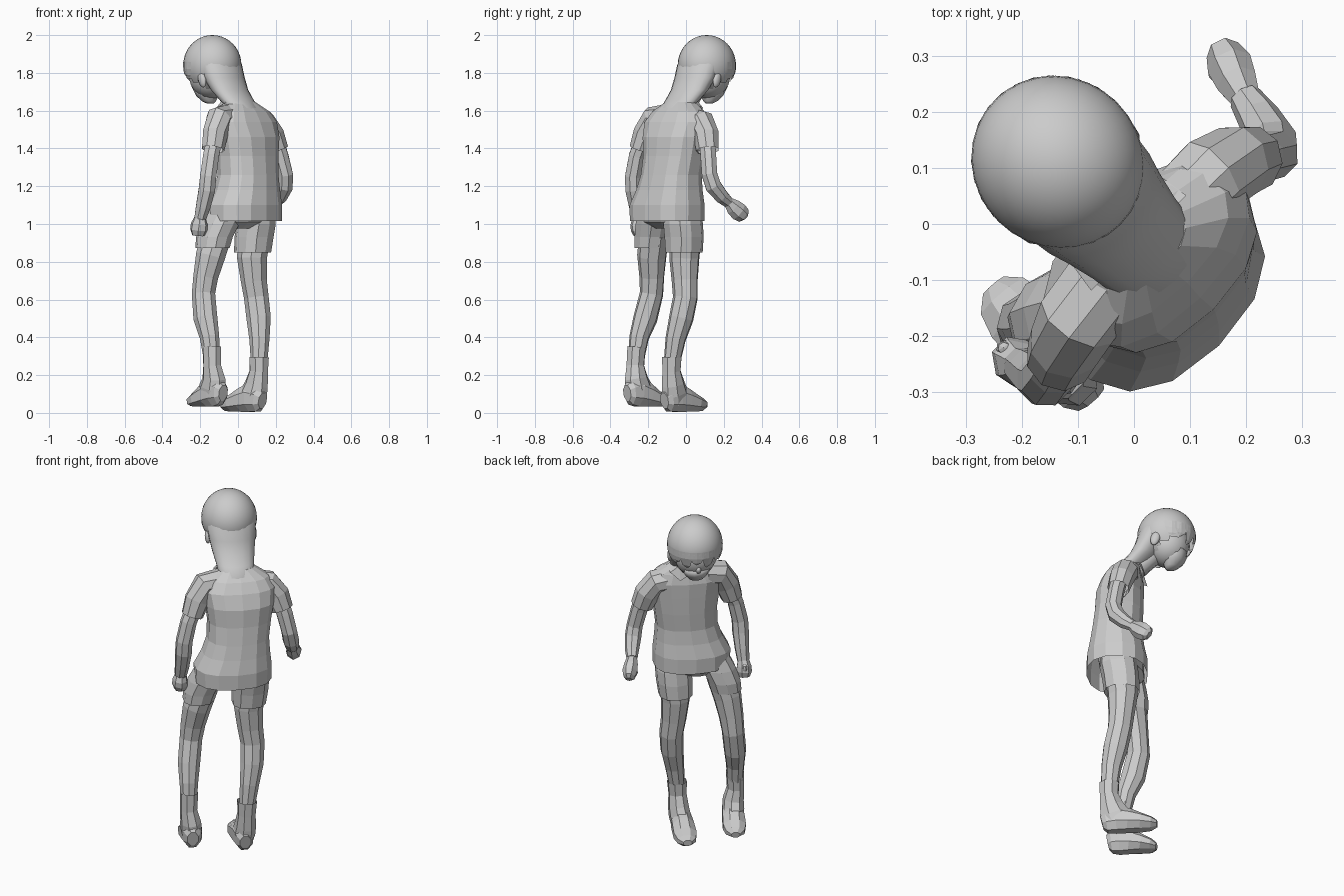
import bpy, bmesh, math
from mathutils import Vector, Matrix

S = math.sqrt(0.5)
RIGHT = Vector((S, S, 0))      # figure's right-hand side
FWD = Vector((-S, S, 0))       # direction the figure faces
UP = Vector((0, 0, 1))


def W(u, v, z):
    """forward, right, height -> world"""
    return FWD * u + RIGHT * v + UP * z


def finish(bm, name, smooth=False):
    bmesh.ops.recalc_face_normals(bm, faces=bm.faces[:])
    me = bpy.data.meshes.new(name)
    bm.to_mesh(me)
    bm.free()
    for p in me.polygons:
        p.use_smooth = smooth
    ob = bpy.data.objects.new(name, me)
    bpy.context.collection.objects.link(ob)
    return ob


def loft(name, rings, n=8, level=False, side=RIGHT, caps=(True, True), floor=None, smooth=False, sq=1.0):
    """rings: (x, y, z, half width, half depth); level keeps rings horizontal"""
    bm = bmesh.new()
    pts = [Vector(r[:3]) for r in rings]
    loops = []
    for i, r in enumerate(rings):
        t = UP if level else (pts[min(i + 1, len(pts) - 1)] - pts[max(i - 1, 0)]).normalized()
        s = (side - t * side.dot(t)).normalized()
        d = t.cross(s)
        loop = []
        for k in range(n):
            a = 2 * math.pi * (k + 0.5) / n
            c, e = math.cos(a), math.sin(a)
            c, e = math.copysign(abs(c) ** sq, c), math.copysign(abs(e) ** sq, e)
            p = pts[i] + s * (r[3] * c) + d * (r[4] * e)
            if floor is not None:
                p.z = max(p.z, floor)
            loop.append(bm.verts.new(p))
        loops.append(loop)
    for a, b in zip(loops, loops[1:]):
        for k in range(n):
            bm.faces.new((a[k], a[(k + 1) % n], b[(k + 1) % n], b[k]))
    if caps[0]:
        bm.faces.new(loops[0])
    if caps[1]:
        bm.faces.new(loops[-1])
    return finish(bm, name, smooth)


def ball(name, c, r, pitch=0, seg=16, rings=10, smooth=True, keep=None):
    """ellipsoid with radii (forward, right, up), pitched forward"""
    bm = bmesh.new()
    bmesh.ops.create_uvsphere(bm, u_segments=seg, v_segments=rings, radius=1)
    if keep:
        bad = [f for f in bm.faces if not keep(f.calc_center_median())]
        bmesh.ops.delete(bm, geom=bad, context='FACES')
    tilt = Matrix.Rotation(pitch, 3, 'Y')
    for v in bm.verts:
        p = tilt @ Vector((v.co.x * r[0], v.co.y * r[1], v.co.z * r[2]))
        v.co = c + FWD * p.x + RIGHT * p.y + UP * p.z
    return finish(bm, name, smooth)


# shirt body
loft("shirt", [(.035, -.10, 1.015, .208, .165), (.035, -.10, 1.10, .21, .165), (.047, -.088, 1.18, .184, .148),
               (.053, -.078, 1.26, .168, .137), (.052, -.065, 1.36, .173, .132), (.05, -.06, 1.46, .188, .13),
               (.037, -.05, 1.54, .20, .115), (.03, -.04, 1.595, .165, .092), (.01, -.028, 1.645, .09, .065)],
     n=14, level=True, caps=(False, True), sq=.85)

# sleeves
loft("right_sleeve", [(.08, .03, 1.545, .07, .07), (.135, .085, 1.535, .073, .07), (.178, .108, 1.47, .068, .07),
                      (.208, .115, 1.39, .06, .062)], n=9, side=FWD, caps=(True, False))
loft("left_sleeve", [(-.05, -.10, 1.56, .075, .075), (-.10, -.17, 1.555, .074, .072), (-.12, -.212, 1.48, .067, .07),
                     (-.133, -.24, 1.395, .062, .06)], n=9, side=FWD, caps=(True, False))

# arms
loft("right_arm", [(.19, .11, 1.47, .045, .045), (.225, .118, 1.36, .044, .046), (.25, .125, 1.26, .045, .044),
                   (.247, .145, 1.20, .047, .045), (.222, .19, 1.145, .04, .038), (.198, .225, 1.115, .031, .03)],
     side=FWD)
loft("left_arm", [(-.12, -.22, 1.47, .045, .045), (-.143, -.26, 1.36, .046, .045), (-.158, -.28, 1.25, .047, .046),
                  (-.165, -.277, 1.18, .048, .046), (-.185, -.262, 1.09, .042, .04), (-.2, -.252, 1.03, .034, .034)],
     side=FWD)

# fists with thumbs
loft("right_fist", [(.20, .222, 1.118, .028, .028), (.185, .25, 1.09, .046, .038), (.172, .28, 1.065, .05, .042),
                    (.16, .305, 1.045, .042, .032), (.155, .315, 1.035, .02, .018)], n=7, side=UP)
loft("left_fist", [(-.2, -.252, 1.035, .032, .03), (-.205, -.25, 1.0, .05, .04), (-.208, -.246, .97, .05, .044),
                   (-.21, -.242, .94, .036, .034)], n=7, side=FWD)
ball("right_thumb", Vector((.155, .262, 1.065)), (.034, .018, .018), .5, 7, 5, False)
ball("left_thumb", Vector((-.228, -.225, .99)), (.018, .018, .034), .2, 7, 5, False)

# shorts
loft("shorts_seat", [(.02, -.085, 1.10, .17, .125), (.005, -.085, 1.01, .165, .115), (-.01, -.085, .975, .08, .07)],
     n=12, level=True)
loft("right_shorts_leg", [(.095, -.02, 1.08, .088, .095), (.095, -.015, 1.0, .098, .103), (.085, -.01, .93, .098, .10),
                          (.077, -.01, .848, .092, .096)],
     n=10, level=True, caps=(True, False), sq=.85)
loft("left_shorts_leg", [(-.06, -.155, 1.08, .085, .095), (-.095, -.165, 1.0, .095, .10), (-.125, -.175, .93, .09, .096),
                         (-.135, -.182, .872, .083, .09)],
     n=10, level=True, caps=(True, False), sq=.85)

# legs
loft("right_leg", [(.09, 0, .95, .085, .088), (.075, -.008, .82, .08, .082), (.085, -.006, .70, .07, .07),
                   (.098, -.003, .61, .066, .067), (.11, -.025, .50, .063, .068), (.114, -.055, .39, .053, .056),
                   (.112, -.075, .26, .042, .045)], n=9)
loft("left_leg", [(-.11, -.165, .95, .08, .084), (-.145, -.18, .83, .078, .08), (-.17, -.18, .72, .068, .066),
                  (-.182, -.182, .63, .062, .064), (-.172, -.215, .50, .061, .068), (-.15, -.248, .40, .051, .054),
                  (-.137, -.265, .28, .042, .045)], n=9)


# ankle boots: shaft plus foot
def boot(name, heel, toe, shaft, floor):
    loft(name + "_shaft", shaft, caps=(False, True))
    a, b = Vector(heel), Vector(toe)
    rings = []
    for t, lift, w, h in [(0, .065, .032, .045), (.08, .07, .05, .07), (.28, .075, .06, .085), (.5, .062, .064, .07),
                          (.72, .046, .067, .05), (.9, .036, .054, .036), (1, .033, .026, .018)]:
        p = a.lerp(b, t)
        rings.append((p.x, p.y, p.z + lift, w, h))
    loft(name + "_foot", rings, floor=floor)


boot("right_boot", (.13, -.115, 0), (-.08, .098, .008),
     [(.112, -.075, .295, .055, .056), (.110, -.077, .22, .05, .053), (.098, -.068, .15, .057, .07),
      (.082, -.06, .10, .06, .085), (.07, -.05, .05, .05, .08)], .006)
boot("left_boot", (-.078, -.312, .04), (-.25, -.11, .022),
     [(-.138, -.262, .35, .05, .053), (-.137, -.268, .25, .047, .052), (-.127, -.263, .18, .057, .07),
      (-.135, -.25, .13, .06, .085), (-.145, -.24, .08, .05, .08)], .035)

# neck
loft("neck", [(.02, -.025, 1.60, .065, .06), (-.05, .03, 1.69, .058, .058), (-.12, .09, 1.78, .06, .06)],
     n=10, smooth=True)

# face, nose and ears
V0 = -.018
ball("face", W(.185, V0, 1.782), (.116, .116, .118), .2, 18, 12)
loft("chin", [(*W(.215, V0, 1.73), .09, .075), (*W(.212, V0, 1.68), .062, .058), (*W(.20, V0, 1.65), .038, .036),
              (*W(.19, V0, 1.638), .018, .018)], n=12, level=True, smooth=True)
ball("nose", W(.288, V0, 1.735), (.016, .014, .022), .5, 8, 6)
for label, s in (("right", 1), ("left", -1)):
    ball(label + "_ear", W(.125, V0 + s * .126, 1.765), (.026, .016, .044), .3, 10, 6)

# hair cap, open around the face
HC = W(.174, V0, 1.842)
HR = Vector((.158, .150, .158))
axis = Vector((math.cos(math.radians(-63)), 0, math.sin(math.radians(-63))))
ball("hair_cap", HC, HR, 0, 32, 20, True,
     lambda p: p.normalized().dot(axis) < math.cos(math.radians(57)))

# fringe locks curving down from the cap edge
for i, (az, low) in enumerate([(-72, -28), (-46, -24), (-20, -36), (6, -24), (30, -36), (54, -24), (74, -28)]):
    bm = bmesh.new()

    def on_cap(a, e, r):
        a, e = math.radians(a), math.radians(e)
        return bm.verts.new(HC + W(math.cos(e) * math.cos(a) * HR.x, math.cos(e) * math.sin(a) * HR.y,
                                   math.sin(e) * HR.z) * r)
    rows = [[on_cap(az + k * w, e, 1.01) for k in (-1, 0, 1)]
            for e, w in ((6, 15), (-8, 14), (low * .7, 9))]
    tip = on_cap(az, low, .985)
    for a, b in zip(rows, rows[1:]):
        for k in (0, 1):
            bm.faces.new((a[k], a[k + 1], b[k + 1], b[k]))
    for k in (0, 1):
        bm.faces.new((rows[-1][k], rows[-1][k + 1], tip))
    finish(bm, "fringe_lock_%d" % (i + 1))

# long back hair running to the nape
loft("back_hair", [(*W(.14, V0, 1.91), .10, .08), (*W(.115, V0, 1.845), .132, .095), (*W(.085, V0, 1.775), .128, .085),
                   (*W(.045, V0, 1.71), .116, .078), (*W(-.005, V0, 1.66), .104, .075),
                   (*W(-.055, V0, 1.615), .096, .068), (*W(-.085, V0, 1.565), .08, .045)],
     n=18, level=True, smooth=True)

# shirt collar flaps
for label, s in (("right", 1), ("left", -1)):
    bm = bmesh.new()
    q = [(-.03, .075, 1.66), (.04, .06, 1.655), (.055, .012, 1.60), (.065, .06, 1.575), (.035, .11, 1.615),
         (-.03, .12, 1.635)]
    bm.faces.new([bm.verts.new(W(u, V0 + s * v, z)) for u, v, z in q])
    bmesh.ops.triangulate(bm, faces=bm.faces[:])
    finish(bm, label + "_collar")
